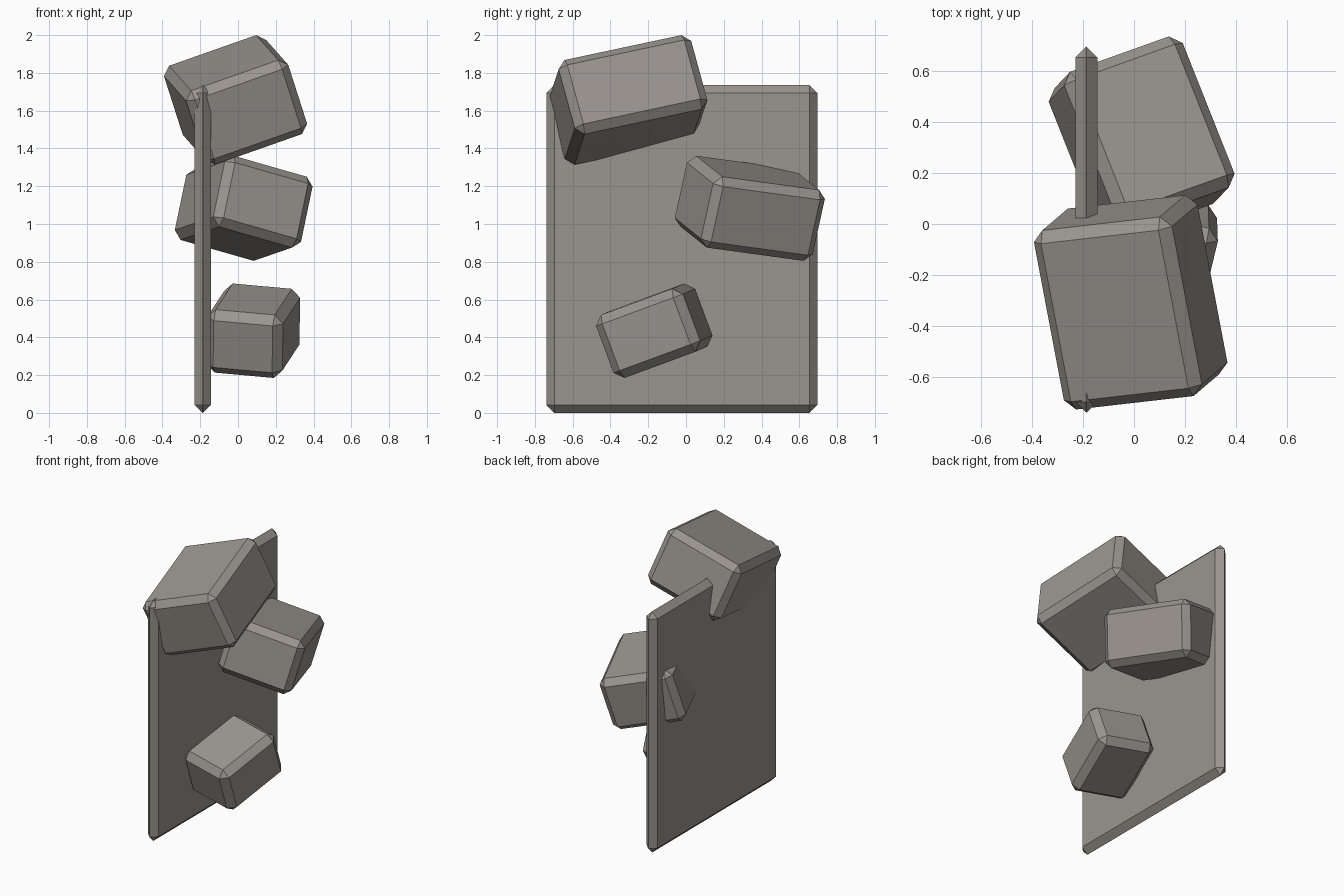
import bpy
from mathutils import Matrix, Vector

if "Cube" in bpy.data.objects:
    bpy.data.objects.remove(bpy.data.objects["Cube"])

stone = bpy.data.materials.new("warm_grey")
stone.diffuse_color = (0.32, 0.298, 0.27, 1.0)
stone.use_nodes = True
stone.node_tree.nodes["Principled BSDF"].inputs["Base Color"].default_value = stone.diffuse_color


def chamfered_box(name, center, size, bevel, x_axis=(1, 0, 0), y_axis=(0, 1, 0)):
    """Box with single-cut chamfers, oriented by its local x and y directions."""
    bpy.ops.mesh.primitive_cube_add(size=1)
    ob = bpy.context.object
    ob.name = name
    ob.data.transform(Matrix.Diagonal((*size, 1)))
    # orthonormal frame from the two directions
    v = Vector(y_axis).normalized()
    u = Vector(x_axis)
    u = (u - v * u.dot(v)).normalized()
    w = u.cross(v)
    rot = Matrix((u, v, w)).transposed().to_4x4()
    ob.matrix_world = Matrix.Translation(center) @ rot
    mod = ob.modifiers.new("chamfer", 'BEVEL')
    mod.width = bevel
    mod.segments = 1
    mod.limit_method = 'NONE'
    ob.data.materials.append(stone)
    return ob


# thin upright slab
chamfered_box("wall_slab", (-0.187, -0.022, 0.868), (0.086, 1.435, 1.736), 0.0425)

# three tilted blocks, from large at the top to small at the bottom
chamfered_box("upper_block", (-0.013, -0.307, 1.657), (0.577, 0.73, 0.425), 0.043,
              (0.932, 0.136, 0.336), (-0.182, 0.962, 0.205))
chamfered_box("middle_block", (0.03, 0.338, 1.083), (0.511, 0.642, 0.392), 0.043,
              (0.907, 0.329, -0.261), (-0.366, 0.922, -0.126))
chamfered_box("lower_block", (0.081, -0.168, 0.435), (0.412, 0.502, 0.356), 0.046,
              (0.9755, -0.202, -0.088), (0.22, 0.916, 0.337))
